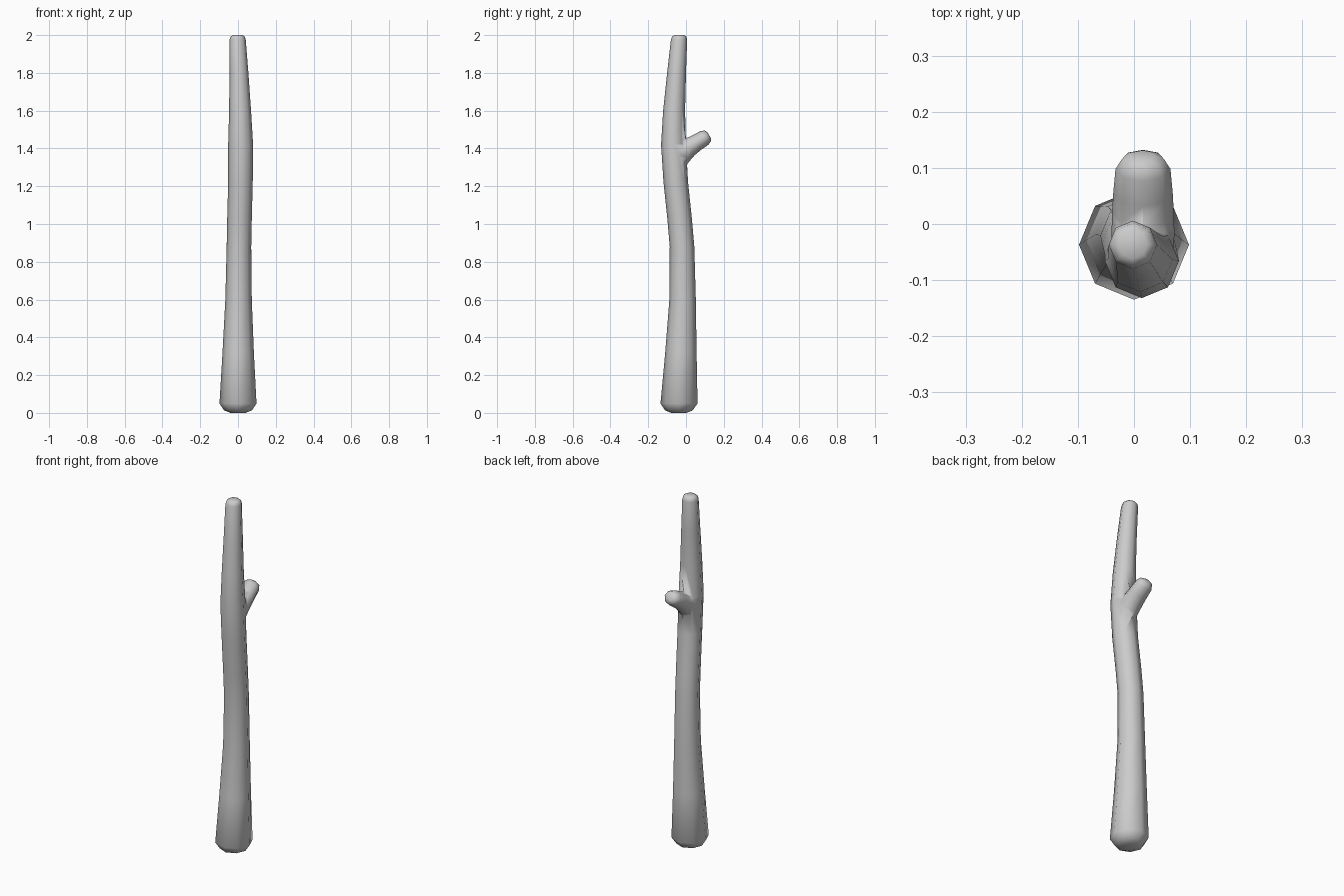
import bpy, bmesh, math
from mathutils import Vector

cube = bpy.data.objects.get("Cube")
if cube:
    bpy.data.objects.remove(cube)

mat = bpy.data.materials.new("plain grey")
mat.use_nodes = True
grey = (0.6, 0.6, 0.6, 1)
mat.diffuse_color = grey
mat.node_tree.nodes["Principled BSDF"].inputs["Base Color"].default_value = grey


def limb(name, rings, u, v, sides=8):
    """Loft rings of (centre, half width along u, half width along v)."""
    bm = bmesh.new()
    loops = []
    for centre, ru, rv in rings:
        angles = [math.tau * i / sides for i in range(sides)]
        loops.append([bm.verts.new(Vector(centre) + u * ru * math.cos(a) + v * rv * math.sin(a))
                      for a in angles])
    for low, high in zip(loops, loops[1:]):
        for i in range(sides):
            j = (i + 1) % sides
            bm.faces.new((low[i], low[j], high[j], high[i]))
    bm.faces.new(loops[0][::-1])
    bm.faces.new(loops[-1])
    bmesh.ops.recalc_face_normals(bm, faces=bm.faces)
    mesh = bpy.data.meshes.new(name)
    bm.to_mesh(mesh)
    bm.free()
    mesh.materials.append(mat)
    obj = bpy.data.objects.new(name, mesh)
    bpy.context.collection.objects.link(obj)
    return obj


# Trunk: gently bent, tapering, with rounded ends (z, x, y, radius)
trunk_path = [
    (0.0, 0, -0.038, 0.04), (0.013, 0, -0.038, 0.073), (0.05, 0, -0.037, 0.098),
    (0.32, 0.001, -0.027, 0.083), (0.6, 0.003, -0.018, 0.07), (0.88, 0.005, -0.021, 0.065),
    (1.03, 0.008, -0.034, 0.065), (1.22, 0.013, -0.054, 0.065), (1.42, 0.014, -0.066, 0.066),
    (1.6, 0.011, -0.063, 0.058), (1.8, 0.005, -0.05, 0.05),
    (1.975, -0.002, -0.037, 0.043), (1.992, -0.002, -0.036, 0.038), (2.0, -0.002, -0.036, 0.026),
]
X, Y = Vector((1, 0, 0)), Vector((0, 1, 0))
trunk = limb("trunk", [((x, y, z), r, r) for z, x, y, r in trunk_path], X, Y)

# Branch stub: flares into the trunk, blunt tip (y, z, half width, half height)
branch_path = [
    (-0.05, 1.37, 0.055, 0.085), (-0.015, 1.39, 0.056, 0.066), (0.02, 1.408, 0.055, 0.051),
    (0.055, 1.43, 0.053, 0.045), (0.098, 1.456, 0.049, 0.042),
    (0.115, 1.467, 0.038, 0.033), (0.122, 1.471, 0.02, 0.018),
]
across = Vector((0, -0.52, 0.85))
branch = limb("branch_cutter", [((0.016, y, z), w, h) for y, z, w, h in branch_path], X, across)

# Weld the stub to the trunk
union = trunk.modifiers.new("join branch", "BOOLEAN")
union.operation = "UNION"
union.solver = "EXACT"
union.object = branch
bpy.context.view_layer.objects.active = trunk
trunk.select_set(True)
bpy.ops.object.modifier_apply(modifier=union.name)
bpy.data.objects.remove(branch)

bpy.ops.object.shade_smooth()
